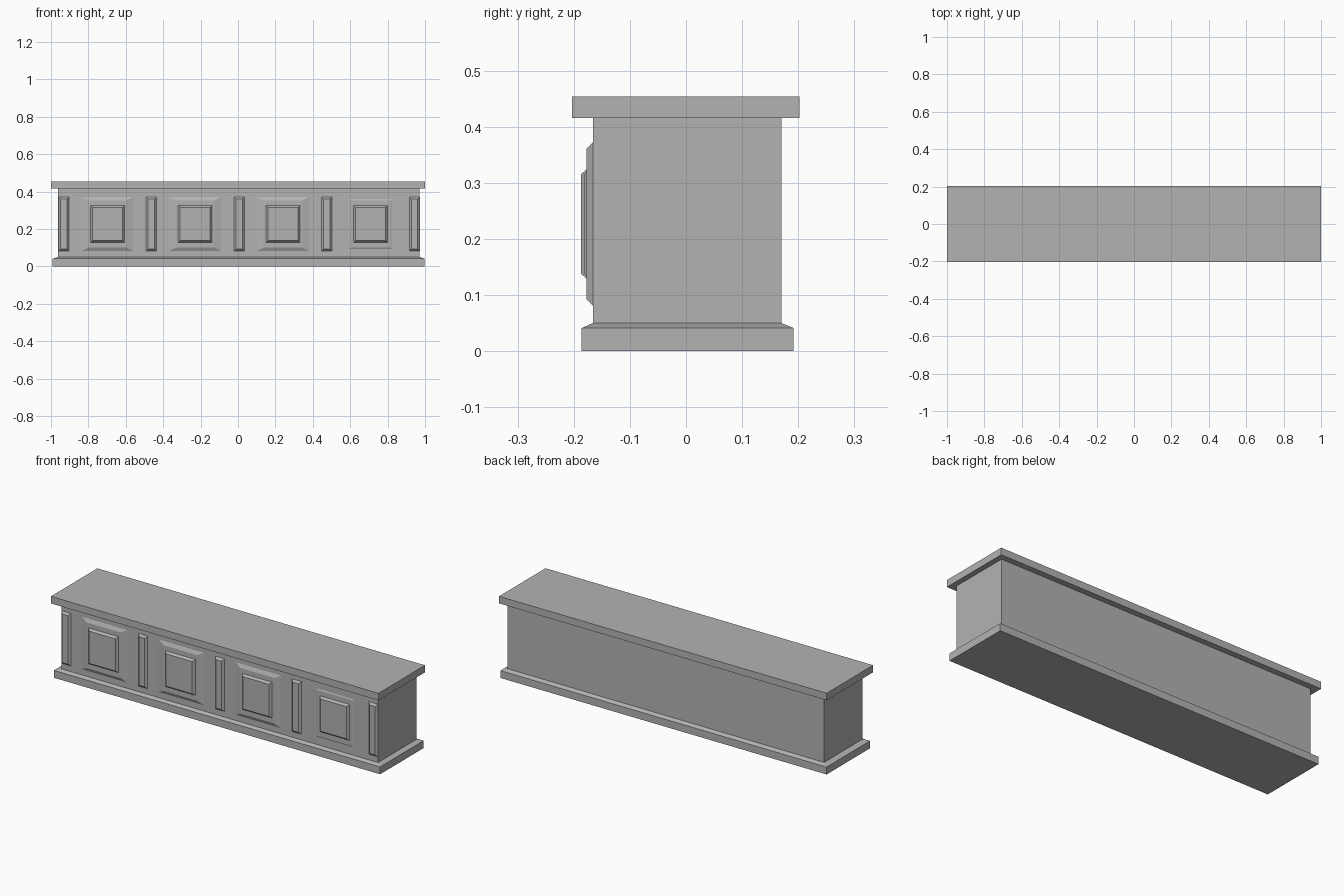
import bpy, bmesh

if "Cube" in bpy.data.objects:
    bpy.data.objects.remove(bpy.data.objects["Cube"])

stone = bpy.data.materials.new("grey_stone")
stone.diffuse_color = (0.45, 0.45, 0.45, 1.0)
stone.use_nodes = True
stone.node_tree.nodes["Principled BSDF"].inputs["Base Color"].default_value = stone.diffuse_color


def loft(name, rings):
    """Closed solid through successive four-point rings."""
    bm = bmesh.new()
    loops = [[bm.verts.new(p) for p in ring] for ring in rings]
    for a, b in zip(loops, loops[1:]):
        for i in range(4):
            j = (i + 1) % 4
            bm.faces.new((a[i], a[j], b[j], b[i]))
    bm.faces.new(loops[0][::-1])
    bm.faces.new(loops[-1])
    bmesh.ops.recalc_face_normals(bm, faces=bm.faces)
    mesh = bpy.data.meshes.new(name)
    bm.to_mesh(mesh)
    bm.free()
    mesh.materials.append(stone)
    obj = bpy.data.objects.new(name, mesh)
    bpy.context.collection.objects.link(obj)
    return obj


def level(x0, x1, y0, y1, z):
    return [(x0, y0, z), (x1, y0, z), (x1, y1, z), (x0, y1, z)]


def upright(cx, half_w, half_h, y, cz=0.2265):
    return [(cx - half_w, y, cz - half_h), (cx + half_w, y, cz - half_h),
            (cx + half_w, y, cz + half_h), (cx - half_w, y, cz + half_h)]


FRONT = -0.166

# Plinth with sloped upper edge, running up into the body, then the top slab
base = (-0.993, 0.998, -0.186, 0.192)
body = (-0.962, 0.971, FRONT, 0.17)
loft("plinth_and_body", [level(*base, 0), level(*base, 0.041),
                         level(*body, 0.05), level(*body, 0.415)])
top = (-1.0, 1.0, -0.203, 0.202)
loft("top_slab", [level(*top, 0.415), level(*top, 0.454)])

# Stepped square panels; the last one sits a little deeper
for i in range(4):
    cx = -0.698 + 0.469 * i
    sink = 0.006 if i == 3 else 0.0
    loft(f"panel_{i + 1}", [
        upright(cx, 0.139, 0.145, FRONT + sink),
        upright(cx, 0.104, 0.126, -0.175 + sink),
        upright(cx, 0.091, 0.099, -0.175 + sink),
        upright(cx, 0.080, 0.089, -0.187 + sink)])

# Narrow bevelled strips between the panels
for i in range(5):
    cx = -0.932 + 0.469 * i
    loft(f"strip_{i + 1}", [
        upright(cx, 0.028, 0.145, FRONT),
        upright(cx, 0.017, 0.134, -0.177)])
